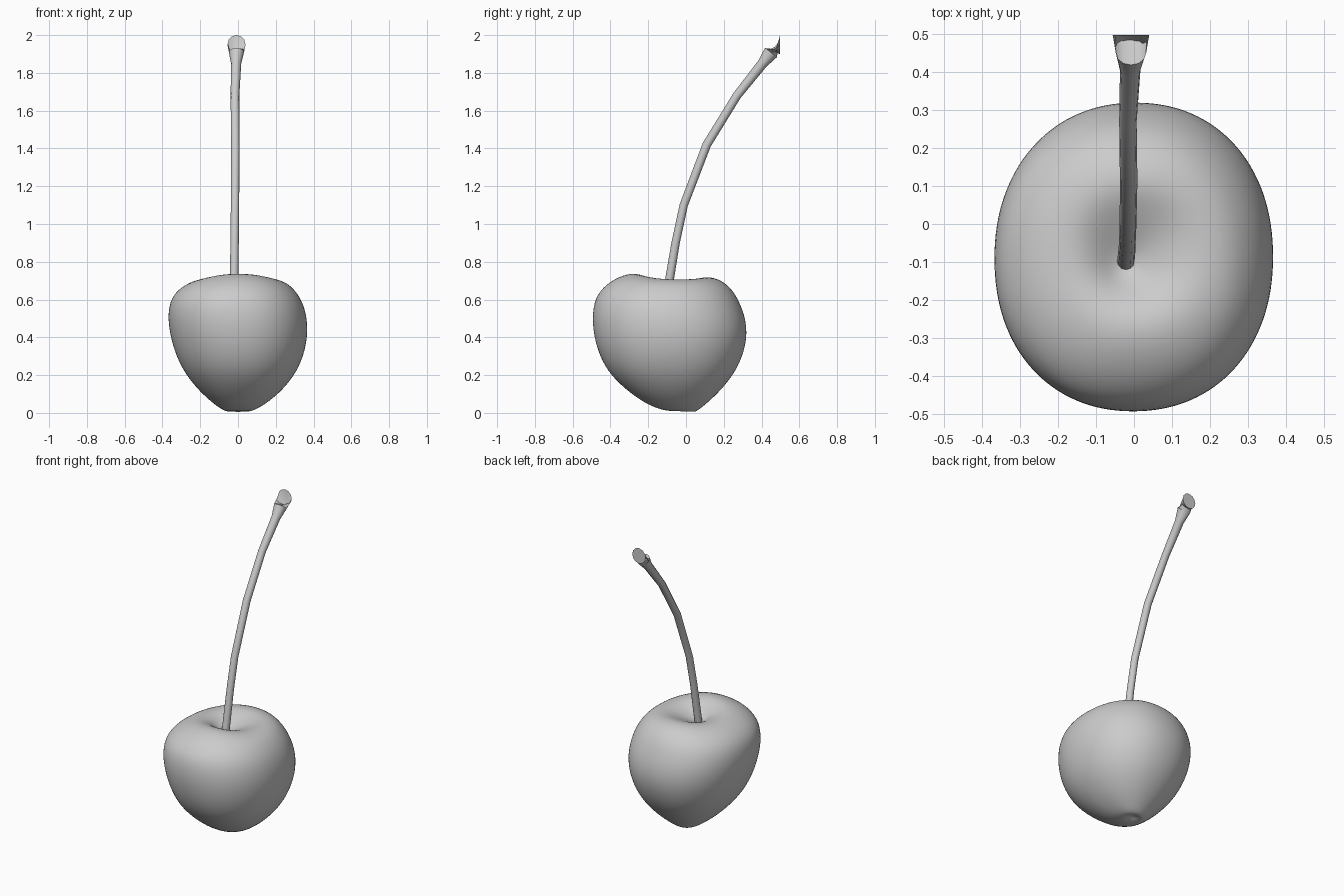
import bpy, bmesh
from math import sin, cos, pi, copysign
from mathutils import Vector

if "Cube" in bpy.data.objects:
    bpy.data.objects.remove(bpy.data.objects["Cube"])


def loft(name, rings, start=None, end=None, angle=40):
    """Skin rings of points; close each end with a fan to a tip, or a flat cap."""
    bm = bmesh.new()
    loops = [[bm.verts.new(p) for p in ring] for ring in rings]
    n = len(loops[0])
    for a, b in zip(loops, loops[1:]):
        for i in range(n):
            j = (i + 1) % n
            bm.faces.new((a[i], a[j], b[j], b[i]))
    for loop, tip in ((loops[0], start), (loops[-1], end)):
        if tip is None:
            bm.faces.new(loop)
        else:
            t = bm.verts.new(tip)
            for i in range(n):
                bm.faces.new((loop[i], loop[(i + 1) % n], t))
    bmesh.ops.recalc_face_normals(bm, faces=bm.faces)
    mesh = bpy.data.meshes.new(name)
    bm.to_mesh(mesh)
    bm.free()
    obj = bpy.data.objects.new(name, mesh)
    bpy.context.collection.objects.link(obj)
    bpy.ops.object.select_all(action='DESELECT')
    obj.select_set(True)
    bpy.context.view_layer.objects.active = obj
    bpy.ops.object.shade_smooth_by_angle(angle=angle * pi / 180)
    return obj


def rounded(v, p=0.93):
    return copysign(abs(v) ** p, v)


# Fruit levels: z, x min, x max, y min, y max, front lift, saddle lift
levels = [
    (0.012, -0.03, 0.03, -0.05, 0.02, 0, 0),
    (0.004, -0.06, 0.06, -0.09, 0.045, 0.004, 0),
    (0.03, -0.105, 0.12, -0.18, 0.085, 0, 0),
    (0.10, -0.19, 0.215, -0.29, 0.165, 0, 0),
    (0.20, -0.275, 0.30, -0.40, 0.25, 0, 0),
    (0.30, -0.325, 0.345, -0.455, 0.298, 0, 0),
    (0.40, -0.355, 0.366, -0.484, 0.322, 0, 0),
    (0.50, -0.37, 0.365, -0.495, 0.314, 0, 0),
    (0.59, -0.36, 0.34, -0.484, 0.28, 0, 0),
    (0.65, -0.32, 0.30, -0.452, 0.245, 0, 0),
    (0.695, -0.25, 0.25, -0.385, 0.19, 0.003, 0.01),
    (0.713, -0.17, 0.175, -0.28, 0.11, 0.011, 0.024),
    (0.695, -0.11, 0.10, -0.20, 0.04, 0.008, 0.015),
    (0.66, -0.065, 0.03, -0.145, -0.045, 0, 0),
]
SEG = 32
fruit_rings = []
for z, x0, x1, y0, y1, lift, saddle in levels:
    cx, cy, rx, ry = (x0 + x1) / 2, (y0 + y1) / 2, (x1 - x0) / 2, (y1 - y0) / 2
    ring = []
    for i in range(SEG):
        c, s = cos(2 * pi * i / SEG), sin(2 * pi * i / SEG)
        ring.append((cx + 1.01 * rx * rounded(c), cy + 1.01 * ry * rounded(s),
                     z - lift * s + saddle * s * s))
    fruit_rings.append(ring)
fruit = loft("cherry_fruit", fruit_rings, (0, -0.015, 0.025), (-0.02, -0.1, 0.64), 180)
sub = fruit.modifiers.new("smooth", 'SUBSURF')
sub.levels = sub.render_levels = 2

# Stem path: x, y, z, radius
path = [
    (-0.022, -0.10, 0.63, 0.023),
    (-0.02, -0.085, 0.72, 0.023),
    (-0.018, -0.055, 0.90, 0.022),
    (-0.016, -0.012, 1.10, 0.022),
    (-0.014, 0.11, 1.42, 0.023),
    (-0.016, 0.27, 1.68, 0.023),
    (-0.010, 0.405, 1.85, 0.027),
    (-0.008, 0.45, 1.908, 0.040),
]
STEM_SEG = 12
points = [Vector(p[:3]) for p in path]
stem_rings = []
for i, p in enumerate(points):
    t = points[min(i + 1, len(points) - 1)] - points[max(i - 1, 0)]
    side = Vector((1, 0, 0))
    up = side.cross(t).normalized()
    r = path[i][3]
    stem_rings.append([p + r * (side * cos(a) - up * sin(a))
                       for a in (2 * pi * k / STEM_SEG for k in range(STEM_SEG))])
# Flared tip, cut off flat and upright
stem_rings.append([Vector((-0.008 + 0.048 * cos(a), 0.497, 1.95 + 0.05 * sin(a)))
                   for a in (2 * pi * k / STEM_SEG for k in range(STEM_SEG))])
loft("cherry_stem", stem_rings)
